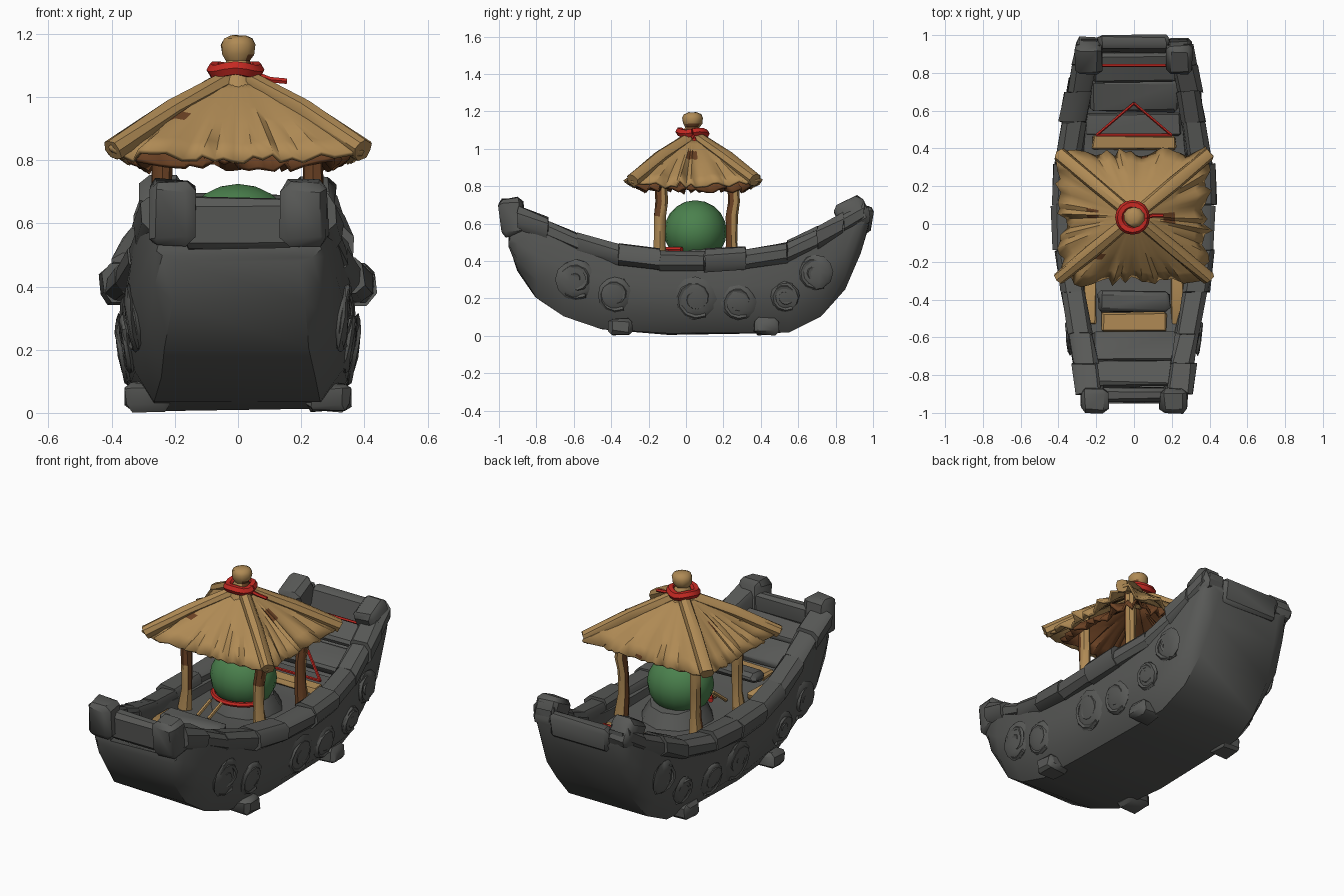
import bpy, bmesh, math, random
from mathutils import Vector, Matrix

random.seed(4)
if "Cube" in bpy.data.objects:
    bpy.data.objects.remove(bpy.data.objects["Cube"])


def material(name, rgb):
    m = bpy.data.materials.new(name)
    m.use_nodes = True
    m.diffuse_color = (*rgb, 1)
    m.node_tree.nodes["Principled BSDF"].inputs["Base Color"].default_value = (*rgb, 1)
    return m


STONE = material("dark grey stone", (.098, .1, .095))
STRAW = material("straw tan", (.43, .255, .09))
WOOD = material("dark brown wood", (.15, .055, .018))
GREEN = material("leaf green", (.07, .22, .075))
RED = material("red cord", (.56, .022, .016))


def finish(name, bm, *mats, angle=40, jitter=0, rule=None):
    """Turn a bmesh into a named, shaded object."""
    for v in bm.verts:
        v.co += Vector([random.uniform(-jitter, jitter) for _ in range(3)])
    bmesh.ops.recalc_face_normals(bm, faces=bm.faces)
    if rule:
        for f in bm.faces:
            f.material_index = rule(f.calc_center_median(), f.normal)
    me = bpy.data.meshes.new(name)
    bm.to_mesh(me)
    bm.free()
    ob = bpy.data.objects.new(name, me)
    bpy.context.collection.objects.link(ob)
    for m in mats:
        me.materials.append(m)
    bpy.ops.object.select_all(action='DESELECT')
    ob.select_set(True)
    bpy.context.view_layer.objects.active = ob
    bpy.ops.object.shade_smooth_by_angle(angle=math.radians(angle))
    return ob


def skin(rings, caps=True):
    bm = bmesh.new()
    vs = [[bm.verts.new(p) for p in r] for r in rings]
    n = len(vs[0])
    for a, b in zip(vs, vs[1:]):
        for i in range(n):
            bm.faces.new((a[i], a[(i + 1) % n], b[(i + 1) % n], b[i]))
    if caps:
        bm.faces.new(vs[0])
        bm.faces.new(vs[-1])
    return bm


def tube(name, pts, radii, *mats, n=6, ref=(1, 0, 0), **kw):
    pts, ref = [Vector(p) for p in pts], Vector(ref)
    if not isinstance(radii, (list, tuple)):
        radii = [radii] * len(pts)
    rings = []
    for i, (p, r) in enumerate(zip(pts, radii)):
        t = (pts[min(i + 1, len(pts) - 1)] - pts[max(i - 1, 0)]).normalized()
        u = t.cross(ref).normalized()
        v = t.cross(u)
        rings.append([p + r * (math.cos(a) * u + math.sin(a) * v)
                      for a in (math.tau * k / n for k in range(n))])
    return finish(name, skin(rings), *mats, **kw)


def block(name, loc, size, mat, tilt=0, bevel=.02, jitter=.006):
    """Worn, bevelled block, tilted about x."""
    bm = bmesh.new()
    bmesh.ops.create_cube(bm, size=1)
    bmesh.ops.scale(bm, vec=size, verts=bm.verts)
    bmesh.ops.bevel(bm, geom=bm.edges[:], offset=bevel, segments=1, affect='EDGES')
    bmesh.ops.transform(bm, matrix=Matrix.Translation(loc) @ Matrix.Rotation(tilt, 4, 'X'),
                        verts=bm.verts)
    return finish(name, bm, mat, jitter=jitter)


# Hull stations: y, keel z, gunwale z, half width, floor z
STATIONS = [(-.945, .48, .54, .26, .52), (-.9, .35, .6, .28, .51), (-.8, .21, .58, .31, .5),
            (-.65, .11, .53, .335, .45), (-.45, .04, .47, .358, .4), (-.1, .01, .42, .372, .38),
            (.3, .01, .42, .372, .37), (.55, .02, .45, .358, .36), (.72, .1, .53, .333, .44),
            (.85, .25, .6, .32, .53), (.93, .44, .66, .3, .58), (.975, .59, .69, .28, .62)]


def station(y):
    for a, b in zip(STATIONS, STATIONS[1:]):
        if y <= b[0]:
            break
    t = max(0, min(1, (y - a[0]) / (b[0] - a[0])))
    return [p + (q - p) * t for p, q in zip(a, b)]


def side(s):
    _, k, g, w, _ = s
    h = g - k
    return [(.67 * w + .02, k), (.92 * w, k + .22 * h), (w, k + .6 * h), (.98 * w, g)]


def hull_x(y, z):
    pts = side(station(y))
    for (x0, z0), (x1, z1) in zip(pts, pts[1:]):
        if z <= z1:
            break
    return x0 + (x1 - x0) * max(0, min(1, (z - z0) / (z1 - z0)))


rings = []
for s in STATIONS:
    half = side(s) + [(s[3] - .09, s[2]), (s[3] - .1, s[4])]
    rings.append([(x, s[0], z) for x, z in half] + [(-x, s[0], z) for x, z in reversed(half)])
finish("hull", skin(rings), STONE, angle=35, jitter=.006)

# Rail stones along both gunwales: y, top z, outer x
RAIL = [(-.9, .68, .3), (-.74, .62, .32), (-.58, .55, .35), (-.36, .49, .39), (-.14, .46, .42),
        (.1, .455, .43), (.32, .465, .42), (.54, .5, .385), (.7, .575, .355),
        (.84, .65, .33), (.95, .72, .31)]
for sx, tag in ((1, "left"), (-1, "right")):
    for i, (p, q) in enumerate(zip(RAIL, RAIL[1:])):
        grow = random.uniform(-.006, .012)
        rings = []
        for y, z, x in (p, q):
            lo, hi, o, n = z - .11, z + grow, x + grow, x - .13
            rings.append([(sx * a, y, c) for a, c in
                          ((o - .03, lo), (o, lo + .03), (o, hi - .03), (o - .03, hi),
                           (n + .02, hi), (n, hi - .02), (n, lo))])
        finish(f"{tag}_rail_stone_{i}", skin(rings), STONE, jitter=.006)
    block(f"{tag}_bow_post", (sx * .21, -.93, .635), (.145, .13, .2), STONE, .1, .025)
    block(f"{tag}_stern_post", (sx * .24, .89, .652), (.14, .17, .155), STONE, .45, .025)
    for y in (-.35, .43):
        block(f"{tag}_foot", (sx * .285, y, .05), (.14, .13, .09), STONE)

    # Carved spiral bosses on the hull sides
    for y, z, r in ((-.59, .3, .11), (-.38, .22, .095), (.05, .2, .115), (.28, .18, .095),
                    (.53, .21, .08), (.69, .34, .095)):
        bm = bmesh.new()
        bmesh.ops.create_uvsphere(bm, u_segments=10, v_segments=6, radius=1)
        slope = math.atan2(hull_x(y, z + .06) - hull_x(y, z - .06), .12)
        bmesh.ops.transform(bm, verts=bm.verts, matrix=Matrix.Translation((sx * hull_x(y, z), y, z))
                            @ Matrix.Rotation(sx * slope, 4, 'Y') @ Matrix.Diagonal((.02, r, r, 1)))
        finish(f"{tag}_boss", bm, STONE, jitter=.005)
        path = []
        for k in range(22):
            a, d = k * .55, r * (.15 + .75 * k / 21)
            py, pz = y + d * math.cos(a), z + d * math.sin(a)
            path.append((sx * (hull_x(py, pz) + .006), py, pz))
        tube(f"{tag}_spiral", path, .013, STONE, n=5)

# Bow and stern walls, raised end planks, bench
block("bow_wall", (0, -.9, .6), (.36, .07, .16), STONE, .1)
block("stern_wall", (0, .958, .62), (.38, .08, .14), STONE, -.15)
for i, (y, z, w, d, t) in enumerate(((-.79, .555, .42, .14, -.35), (-.65, .485, .44, .17, -.35),
                                     (.53, .365, .5, .12, .1), (.68, .445, .46, .17, .35),
                                     (.83, .54, .42, .16, .4))):
    block(f"end_plank_{i}", (0, y, z), (w, d, .05), STONE, t, .012)
block("bench", (0, -.41, .46), (.38, .11, .06), STONE, .1)

# Straw-coloured deck boards fore and aft of the shelter
block("front_deck_board", (0, -.52, .425), (.34, .1, .03), STRAW, 0, .006)
block("rear_deck_board", (0, .43, .39), (.44, .07, .03), STRAW, 0, .006)
for sx in (1, -1):
    block("side_deck_board", (sx * .23, -.4, .41), (.06, .26, .03), STRAW, 0, .006, .003)


# Shelter posts, bare brown wood inside and on the bow side
def bare_wood(c, n):
    inside = n.x * c.x < -.15 and (c.y > 0 or c.z > .5)
    bow_side = n.y < -.2 and (c.y > 0 or c.z > .65)
    return int(inside or bow_side)


for sx in (1, -1):
    for y in (-.14, .245):
        tube("shelter_post", [(sx * .24, y, .38), (sx * .23, y, .5), (sx * .232, y, .64),
                              (sx * .24, y + .01, .72), (sx * .235, y, .92)],
             [.04, .03, .031, .032, .03], STRAW, WOOD, n=8, jitter=.003, rule=bare_wood)

# Green sphere on its mound, with a red band and small sticks
bm = bmesh.new()
bmesh.ops.create_uvsphere(bm, u_segments=18, v_segments=10, radius=1)
bmesh.ops.transform(bm, matrix=Matrix.Translation((0, .05, .558)) @ Matrix.Diagonal((.182, .168, .167, 1)),
                    verts=bm.verts)
finish("green_sphere", bm, GREEN)
tube("sphere_mound", [(0, .08, .36), (0, .08, .42), (0, .09, .47)], [.2, .17, .14], STONE, n=10, jitter=.006)
tube("red_band", [(.16 * math.cos(a), .05 + .16 * math.sin(a), .462)
                  for a in (math.pi * (1.15 + .07 * k) for k in range(11))], .014, RED, ref=(0, 0, 1))
for x in (-.12, -.05):
    tube("small_stick", [(x, -.2, .39), (x + .03, -.12, .46)], .01, STRAW, n=5)

# Thatched roof: pleated square cone with a ragged eave
CY = .04


def thatch(name, reach, drop, mats, rule=None):
    n, rings = 80, []
    fray = [random.uniform(-.04, .028) for _ in range(n)]
    for t in (.1, .25, .4, .48, .56, .64, .85, 1):
        ring = []
        for i in range(n):
            a = math.tau * (i + .5) / n
            c, s = math.cos(a), math.sin(a)
            m = max(abs(c), abs(s))
            d = t * (reach + fray[i] * t ** 3)
            corner = min(abs(c), abs(s)) / m
            z = 1.085 - drop - .268 * t * reach / .39 + .012 * corner ** 3 * t + .045 * t * (1 - t)
            z += (.005 if i % 2 else -.005) * t + fray[i] * .6 * t ** 3
            ring.append((d * c / m, CY + .9 * d * s / m, z))
        rings.append(ring)
    ob = finish(name, skin(rings, False), *mats, angle=40, rule=rule)
    mod = ob.modifiers.new("thickness", 'SOLIDIFY')
    mod.thickness, mod.offset = .016, -1


def worn_patch(c, n):
    front = n.y < -.3 and abs(c.x + .2) < .045 and .91 < c.z < .96
    left = n.x > .3 and abs(c.y - .03) < .025 and .95 < c.z < .99
    return int(front or left)


thatch("roof_thatch", .39, 0, (STRAW, WOOD), worn_patch)
thatch("roof_lining", .33, .066, (WOOD,))
for sx in (1, -1):
    for sy in (1, -1):
        ends = [(0, 1.058), (.18, .955), (.365, .832)]
        tube("ridge_pole", [(sx * (.03 + d), CY + sy * (.025 + d * .83), z) for d, z in ends],
             [.032, .037, .036], STRAW, n=8, ref=(0, 0, 1), jitter=.004)

# Finial and red knot at the peak
tube("finial", [(0, .035, z) for z in (1.03, 1.09, 1.115, 1.135, 1.165, 1.185, 1.195)],
     [.075, .05, .038, .052, .056, .046, .025], STRAW, WOOD, n=10, jitter=.002,
     rule=lambda c, n: int(c.x > .02 and c.z < 1.14))
tube("red_knot_ring", [(-.008 + .068 * math.cos(a), .035 + .068 * math.sin(a), 1.086 + .006 * math.sin(3 * a))
                       for a in (math.tau * k / 16 for k in range(17))], .024, RED, ref=(0, 0, 1))
tube("red_knot_tail", [(.05, .03, 1.075), (.1, .045, 1.055), (.155, .045, 1.05)], .01, RED, ref=(0, 0, 1))

# Red cords strung across the stern
P, Q, R = (.2, .47, .42), (-.2, .47, .42), (0, .64, .48)
for a, b in ((P, Q), (Q, R), (R, P), ((-.18, .84, .61), (.18, .84, .61))):
    tube("red_cord", [a, b], .008, RED, n=5, ref=(0, 0, 1))
